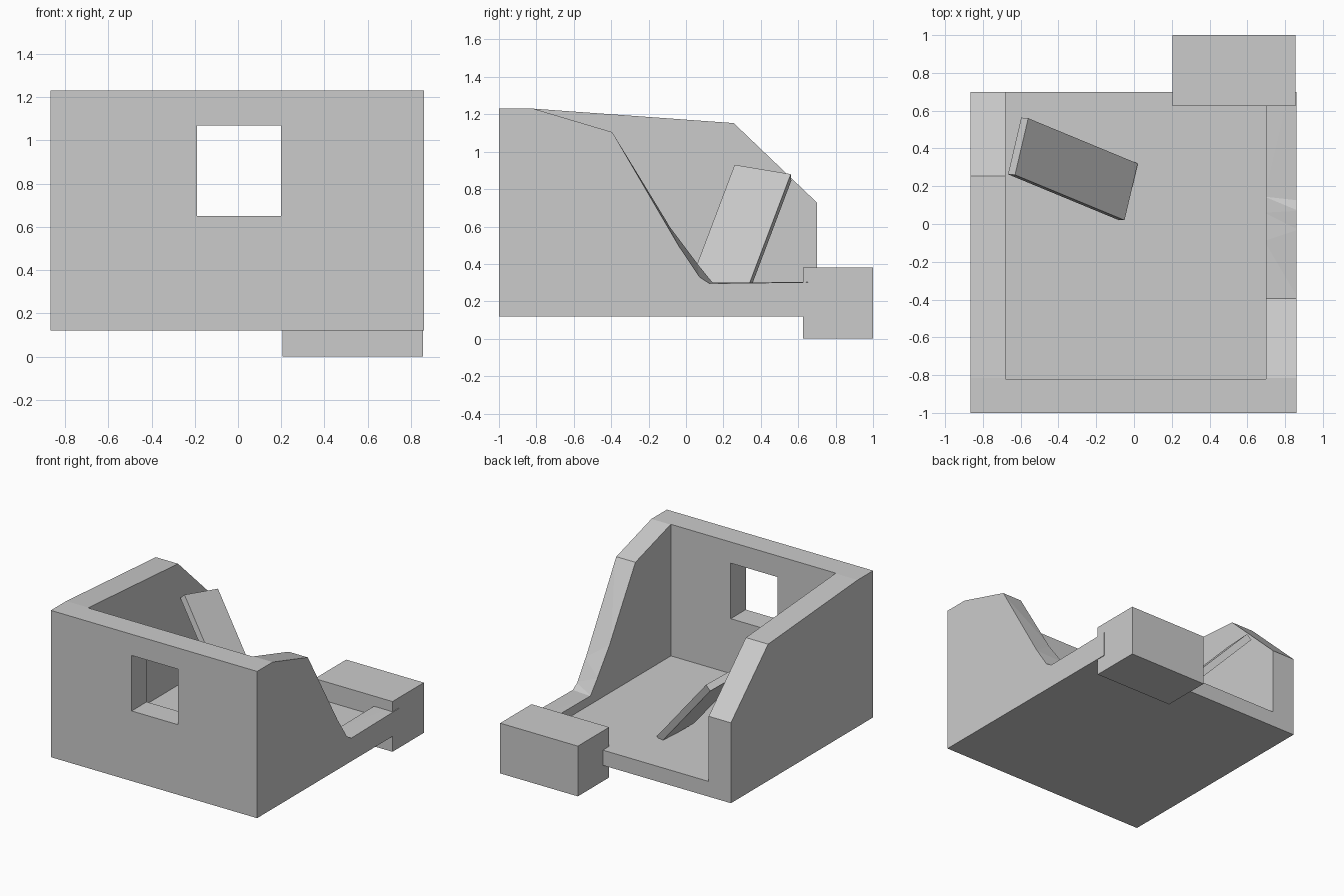
import bpy, bmesh
from mathutils import Vector

if "Cube" in bpy.data.objects:
    bpy.data.objects.remove(bpy.data.objects["Cube"])


def loft(name, ring_a, ring_b):
    """Closed solid between two rings with the same number of points."""
    bm = bmesh.new()
    a = [bm.verts.new(p) for p in ring_a]
    b = [bm.verts.new(p) for p in ring_b]
    n = len(a)
    bm.faces.new(a)
    bm.faces.new(b[::-1])
    for i in range(n):
        j = (i + 1) % n
        bm.faces.new((a[j], a[i], b[i], b[j]))
    # Skewed quads become clean triangles
    bmesh.ops.triangulate(bm, faces=bm.faces[:])
    bmesh.ops.recalc_face_normals(bm, faces=bm.faces[:])
    bmesh.ops.dissolve_limit(bm, angle_limit=0.001, verts=bm.verts[:], edges=bm.edges[:])
    me = bpy.data.meshes.new(name)
    bm.to_mesh(me)
    bm.free()
    ob = bpy.data.objects.new(name, me)
    bpy.context.collection.objects.link(ob)
    return ob


def box(name, lo, hi):
    (x0, y0, z0), (x1, y1, z1) = lo, hi
    ring = [(x0, y0), (x1, y0), (x1, y1), (x0, y1)]
    return loft(name, [(*p, z0) for p in ring], [(*p, z1) for p in ring])


def side_cutter(name, x0, prof0, x1, prof1):
    return loft(name, [(x0, y, z) for y, z in prof0], [(x1, y, z) for y, z in prof1])


def cut(target, cutter):
    mod = target.modifiers.new("cut", 'BOOLEAN')
    mod.operation = 'DIFFERENCE'
    mod.solver = 'EXACT'
    mod.object = cutter
    cutter.hide_render = True
    bpy.context.view_layer.objects.active = target
    bpy.ops.object.modifier_apply(modifier=mod.name)
    bpy.data.objects.remove(cutter)


# Broken house shell: solid block, hollowed and cut down
shell = box("house_shell", (-0.866, -1, 0.12), (0.86, 0.7, 1.23))
cut(shell, box("room_cutter", (-0.68, -0.82, 0.235), (0.70, 0.9, 1.5)))
cut(shell, box("window_cutter", (-0.19, -1.2, 0.65), (0.20, -0.7, 1.07)))

# Broken tops of the left and right walls (y, z)
left = [(-0.815, 1.5), (-0.815, 1.23), (0.255, 1.153), (0.70, 0.728), (0.9, 0.537), (0.9, 1.5)]
cut(shell, side_cutter("left_wall_cutter", -0.9, left, -0.6, left))
start, end = [(-0.815, 1.5), (-0.815, 1.23), (-0.395, 1.105)], [(0.9, 0.305), (0.9, 1.5)]
inner = start + [(-0.09, 0.605), (0.06, 0.405), (0.145, 0.30)] + end
outer = start + [(-0.03, 0.48), (0.07, 0.33), (0.125, 0.295)] + end
cut(shell, side_cutter("right_wall_cutter", 0.69, inner, 0.87, outer))

# Rubble block at the open back corner
box("rubble_block", (0.205, 0.625, 0), (0.855, 1.0, 0.38))

# Fallen slab leaning towards the left wall
top = [Vector(p) for p in ((-0.63, 0.26, 0.93), (-0.56, 0.56, 0.88),
                           (0.02, 0.32, 0.245), (-0.05, 0.02, 0.295))]
offset = Vector((-0.037, 0.003, -0.035))
loft("fallen_slab", top, [p + offset for p in top])
